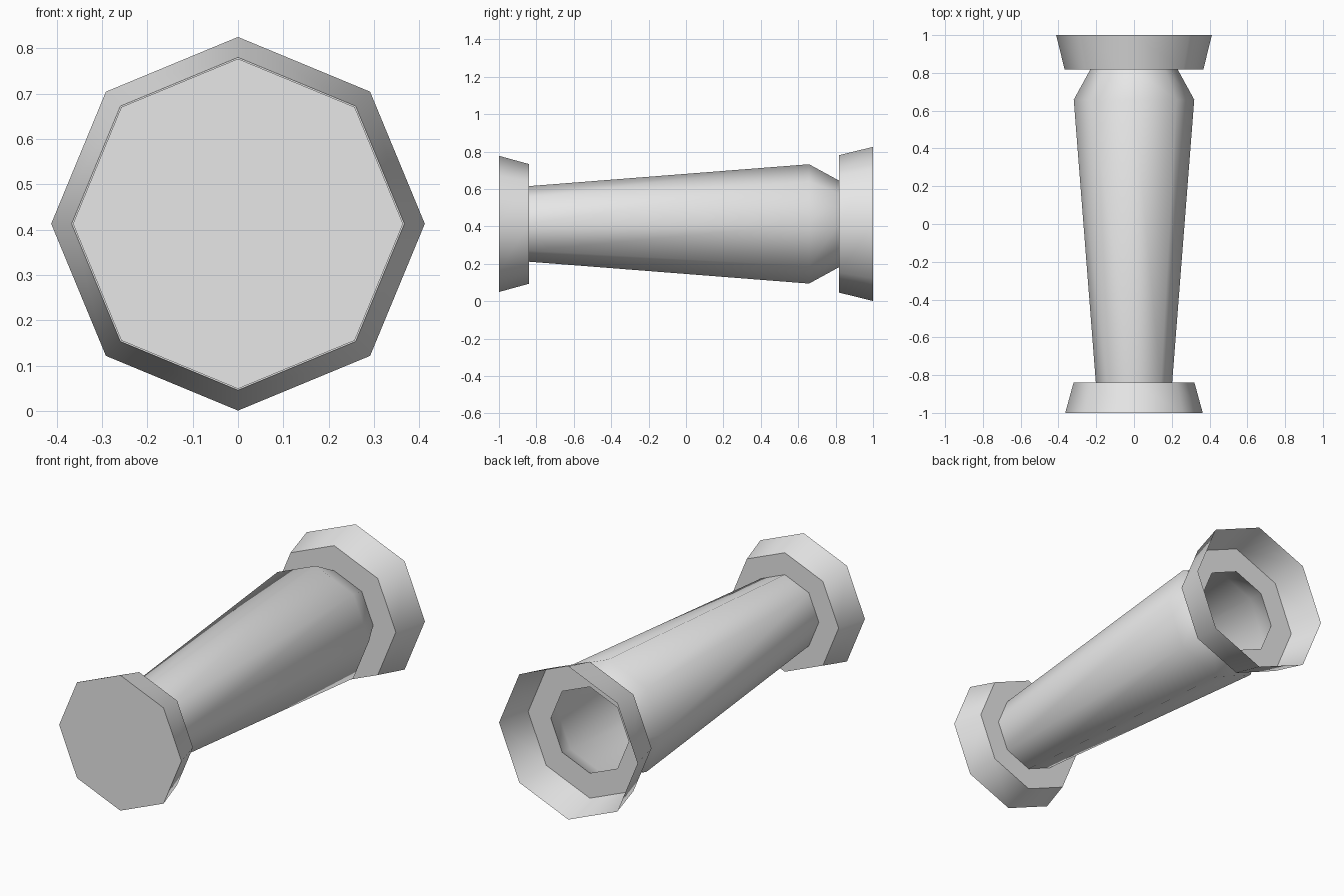
import bpy, bmesh, math

if "Cube" in bpy.data.objects:
    bpy.data.objects.remove(bpy.data.objects["Cube"])

SIDES = 8
AXIS_Z = 0.413

grey = bpy.data.materials.new("light_grey")
grey.diffuse_color = (0.8, 0.8, 0.8, 1.0)
grey.use_nodes = True
grey.node_tree.nodes["Principled BSDF"].inputs["Base Color"].default_value = grey.diffuse_color


def lathe(name, profile, cap_start=False):
    """Sweep (y, radius) points round the y axis as an eight-sided shell."""
    bm = bmesh.new()
    rings = []
    for y, r in profile:
        rings.append([bm.verts.new((r * math.cos(2 * math.pi * i / SIDES), y,
                                    r * math.sin(2 * math.pi * i / SIDES)))
                      for i in range(SIDES)])
    for a, b in zip(rings, rings[1:]):
        for i in range(SIDES):
            j = (i + 1) % SIDES
            bm.faces.new((a[i], b[i], b[j], a[j]))
    if cap_start:
        bm.faces.new(rings[0])
    mesh = bpy.data.meshes.new(name)
    bm.to_mesh(mesh)
    bm.free()
    mesh.materials.append(grey)
    obj = bpy.data.objects.new(name, mesh)
    obj.location.z = AXIS_Z
    bpy.context.collection.objects.link(obj)
    bpy.ops.object.select_all(action='DESELECT')
    obj.select_set(True)
    bpy.context.view_layer.objects.active = obj
    bpy.ops.object.shade_smooth_by_angle(angle=math.radians(50))
    return obj


# closed foot at the front, with the step back to the body
lathe("foot", [(-1.0, 0.364), (-0.84, 0.32), (-0.84, 0.202)], cap_start=True)

# tapered hollow body with a shoulder
lathe("body", [(-0.84, 0.202), (0.658, 0.319), (0.817, 0.232)])

# open flared rim at the back
lathe("rim", [(0.817, 0.232), (0.817, 0.367), (1.0, 0.412)])
